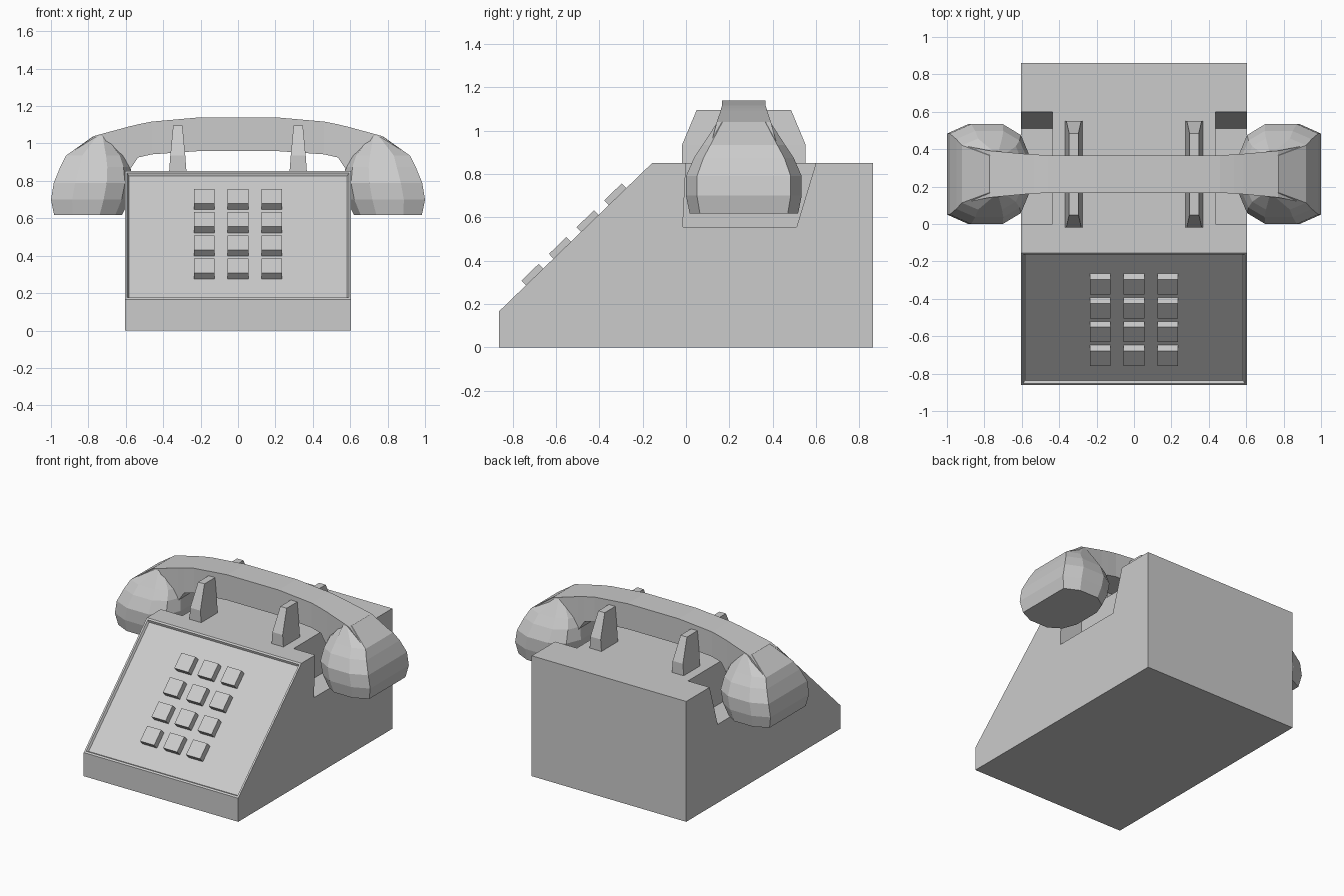
import bpy, bmesh, math
from mathutils import Matrix, Vector

if "Cube" in bpy.data.objects:
    bpy.data.objects.remove(bpy.data.objects["Cube"])


def make_object(name, bm):
    bmesh.ops.recalc_face_normals(bm, faces=bm.faces)
    me = bpy.data.meshes.new(name)
    bm.to_mesh(me)
    bm.free()
    ob = bpy.data.objects.new(name, me)
    bpy.context.collection.objects.link(ob)
    return ob


def loft(bm, rings):
    """Skin a list of equal-length point loops and cap both ends."""
    loops = [[bm.verts.new(p) for p in ring] for ring in rings]
    n = len(loops[0])
    for a, b in zip(loops, loops[1:]):
        for i in range(n):
            j = (i + 1) % n
            bm.faces.new((a[i], a[j], b[j], b[i]))
    bm.faces.new(loops[0])
    bm.faces.new(loops[-1])


def prism(bm, profile, x0, x1):
    """Extrude a (y, z) profile along x."""
    loft(bm, [[(x, y, z) for y, z in profile] for x in (x0, x1)])


# Wedge body with a recessed sloping front panel
bm = bmesh.new()
prism(bm, [(-0.862, 0), (0.862, 0), (0.862, 0.852), (-0.155, 0.852), (-0.862, 0.167)],
      -0.605, 0.605)
bmesh.ops.recalc_face_normals(bm, faces=bm.faces)
bm.normal_update()
panel = next(f for f in bm.faces if f.normal.y < -0.3 and f.normal.z > 0.3)
bmesh.ops.inset_region(bm, faces=[panel], thickness=0.018, depth=0)
bmesh.ops.inset_region(bm, faces=[panel], thickness=0.012, depth=-0.015)
body = make_object("body", bm)

# Side notches that clear the handset cups
bm = bmesh.new()
for s in (-1, 1):
    prism(bm, [(-0.015, 0.555), (0.51, 0.555), (0.6, 0.852), (0.615, 0.9), (0, 0.9), (0, 0.852)],
          s * 0.435, s * 0.7)
cutter = make_object("notch_cutter", bm)
cutter.hide_render = True
cutter.display_type = 'WIRE'
mod = body.modifiers.new("notches", 'BOOLEAN')
mod.operation = 'DIFFERENCE'
mod.solver = 'EXACT'
mod.object = cutter

# Keypad: 4 rows of 3 keys on the slope
angle = math.atan2(0.685, 0.707)
along = Vector((0, math.cos(angle), math.sin(angle)))
normal = Vector((0, -math.sin(angle), math.cos(angle)))
bm = bmesh.new()
for row in range(4):
    for col in (-1, 0, 1):
        pos = (Vector((col * 0.18, -0.862, 0.167))
               + along * (0.76 - 0.1775 * row) + normal * 0.005)
        bmesh.ops.create_cube(bm, size=1, matrix=Matrix.Translation(pos)
                              @ Matrix.Rotation(angle, 4, 'X')
                              @ Matrix.Diagonal((0.11, 0.112, 0.05, 1)))
make_object("keypad_keys", bm)

# Four tapered cradle prongs around the handle
CY = 0.267
bm = bmesh.new()
for s in (-1, 1):
    for t in (-1, 1):
        rings = []
        for z, hx, outer in ((0.84, 0.047, 0.285), (0.935, 0.04, 0.285), (1.095, 0.025, 0.218)):
            x = s * 0.322
            rings.append([(x - hx, CY + t * outer, z), (x + hx, CY + t * outer, z),
                          (x + hx, CY + t * 0.1, z), (x - hx, CY + t * 0.1, z)])
        loft(bm, rings)
make_object("cradle_prongs", bm)

# Handset handle: rectangular sections (x, z bottom, z top, half depth)
half = [(0.2, 0.96, 1.14, 0.1), (0.46, 0.942, 1.117, 0.1), (0.535, 0.925, 1.102, 0.105),
        (0.585, 0.85, 1.09, 0.108), (0.77, 0.8, 1.04, 0.125), (0.9, 0.8, 0.945, 0.15)]
sections = [(-x, b, t, h) for x, b, t, h in reversed(half)] + half
bm = bmesh.new()
loft(bm, [[(x, CY - h, b), (x, CY + h, b), (x, CY + h, t), (x, CY - h, t)]
          for x, b, t, h in sections])
make_object("handset_handle", bm)

# Faceted cups: horizontal rings (z, inner x, outer x, half depth)
levels = [(0.617, 0.62, 0.983, 0.25), (0.7, 0.58, 1.0, 0.267), (0.79, 0.562, 0.985, 0.267),
          (0.875, 0.575, 0.95, 0.23), (0.935, 0.6, 0.92, 0.19), (1.04, 0.7, 0.772, 0.122)]
outline = [(0, 0.4), (0.1, 0.78), (0.33, 1), (0.73, 1), (1, 0.81)]
outline += [(u, -v) for u, v in reversed(outline)]
for s, name in ((-1, "earpiece_cup"), (1, "mouthpiece_cup")):
    bm = bmesh.new()
    loft(bm, [[(s * (xi + (xo - xi) * u), CY + hy * v, z) for u, v in outline]
              for z, xi, xo, hy in levels])
    make_object(name, bm)
